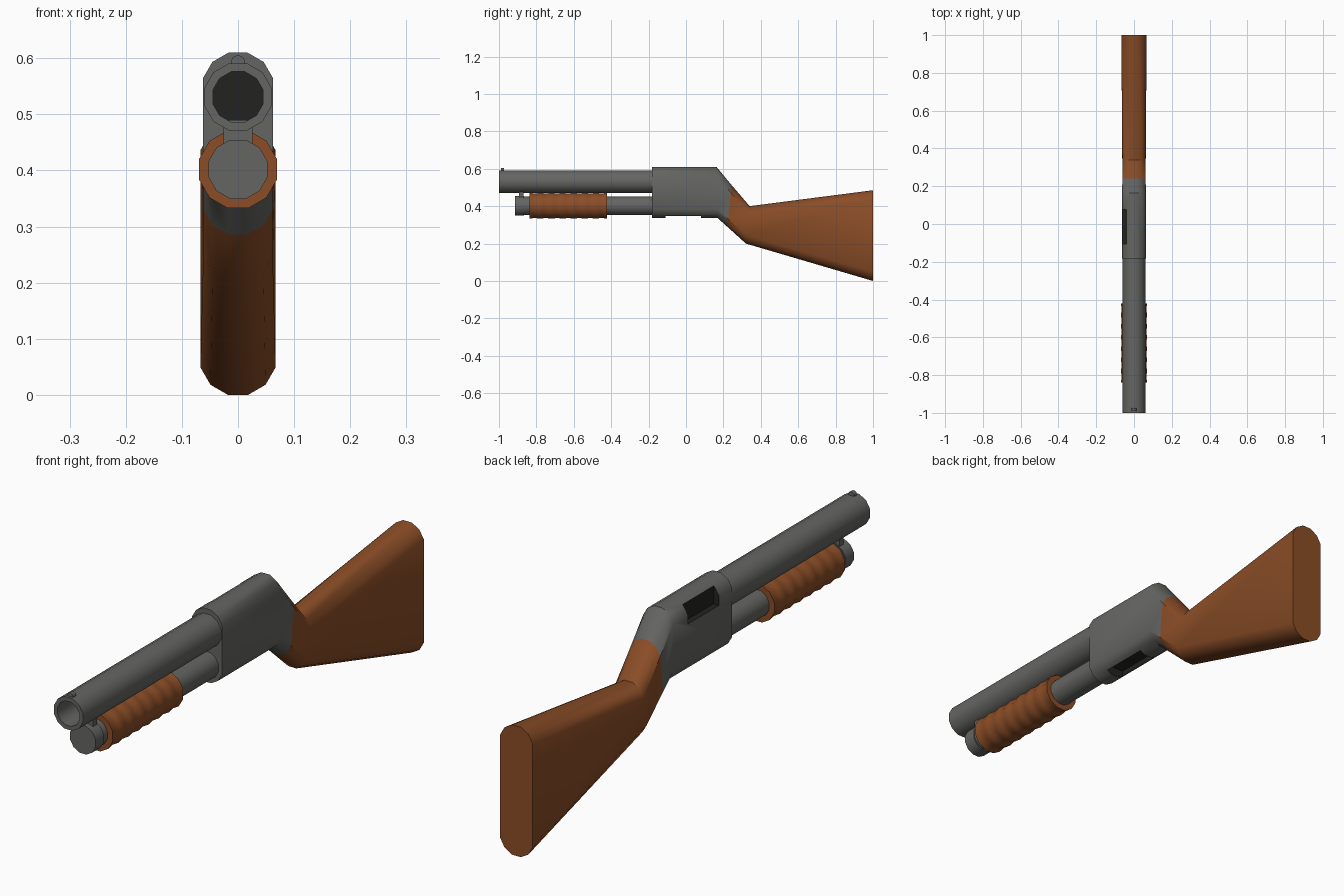
import bpy, bmesh
from math import cos, sin, pi, radians

if "Cube" in bpy.data.objects:
    bpy.data.objects.remove(bpy.data.objects["Cube"])

SIDES = 12
ANGLES = [radians(15 + 30 * i) for i in range(SIDES)]


def material(name, rgb):
    m = bpy.data.materials.new(name)
    m.diffuse_color = (*rgb, 1)
    m.use_nodes = True
    m.node_tree.nodes["Principled BSDF"].inputs["Base Color"].default_value = m.diffuse_color
    return m


STEEL = material("steel", (0.13, 0.13, 0.125))
DARK = material("dark_opening", (0.016, 0.016, 0.014))
WOOD = material("wood", (0.26, 0.075, 0.02))


def finish(bm, name, mats, smooth=True):
    bmesh.ops.remove_doubles(bm, verts=bm.verts, dist=1e-5)
    bmesh.ops.recalc_face_normals(bm, faces=bm.faces)
    me = bpy.data.meshes.new(name)
    bm.to_mesh(me)
    bm.free()
    for m in mats:
        me.materials.append(m)
    ob = bpy.data.objects.new(name, me)
    bpy.context.collection.objects.link(ob)
    if smooth:
        bpy.ops.object.select_all(action='DESELECT')
        bpy.context.view_layer.objects.active = ob
        ob.select_set(True)
        bpy.ops.object.shade_smooth_by_angle(angle=radians(35))
    return ob


def skin(bm, rings):
    faces = []
    for a, b in zip(rings, rings[1:]):
        n = len(a)
        faces.append([bm.faces.new((a[i], a[(i + 1) % n], b[(i + 1) % n], b[i])) for i in range(n)])
    return faces


def lathe(name, profile, z, mats, dark_rows=()):
    """Turn (y, radius) points about a lengthwise axis at height z."""
    bm = bmesh.new()
    rings = [[bm.verts.new((max(r, 1e-7) * cos(a), y, z + max(r, 1e-7) * sin(a))) for a in ANGLES]
             for y, r in profile]
    rows = skin(bm, rings)
    for i in dark_rows:
        for f in rows[i]:
            f.material_index = 1
    return finish(bm, name, mats)


def loft(name, stations, mats):
    """Capsule sections: (top y, top z, bottom y, bottom z, half width)."""
    bm = bmesh.new()
    rings = []
    for yt, zt, yb, zb, w in stations:
        r = w / cos(radians(15))
        ring = []
        for a in ANGLES:
            up = sin(a) > 0
            z = (zt - w if up else zb + w) + r * sin(a)
            ring.append(bm.verts.new((r * cos(a), yt if up else yb, z)))
        rings.append(ring)
    skin(bm, rings)
    bm.faces.new(rings[0])
    bm.faces.new(rings[-1])
    return finish(bm, name, mats)


def box(name, lo, hi, mats):
    bm = bmesh.new()
    bmesh.ops.create_cube(bm, size=1)
    for v in bm.verts:
        v.co = [(l + h) / 2 + c * (h - l) for l, h, c in zip(lo, hi, v.co)]
    return finish(bm, name, mats, smooth=False)


# receiver and stock share the joint section
JOINT = (0.24, 0.517, 0.225, 0.286, 0.062)
receiver = loft("receiver", [(-0.183, 0.61, -0.183, 0.337, 0.0625),
                             (0.163, 0.61, 0.168, 0.337, 0.0625), JOINT], [STEEL, DARK])
loft("stock", [JOINT, (0.34, 0.40, 0.32, 0.20, 0.062), (1.0, 0.485, 1.0, 0.0, 0.067)], [WOOD])

# ejection port and loading port cut into the receiver
for name, lo, hi in [("ejection_port_cutter", (-0.1, -0.105, 0.53), (-0.04, 0.078, 0.66)),
                     ("loading_port_cutter", (-0.036, -0.11, 0.30), (0.036, 0.08, 0.37))]:
    cutter = box(name, lo, hi, [DARK])
    mod = receiver.modifiers.new(name, 'BOOLEAN')
    mod.operation = 'DIFFERENCE'
    mod.solver = 'EXACT'
    mod.material_mode = 'TRANSFER'
    mod.object = cutter
    cutter.hide_render = True
    cutter.hide_viewport = True

# barrel with a blind bore
lathe("barrel", [(-0.16, 0), (-0.16, 0.062), (-1.0, 0.062), (-1.0, 0.0465),
                 (-0.75, 0.0465), (-0.75, 0)], 0.531, [STEEL, DARK], dark_rows=[4])

# front sight bead
lathe("front_sight", [(-0.99, 0), (-0.99, 0.013), (-0.974, 0.013), (-0.974, 0)], 0.592, [STEEL])

# magazine tube, end cap and the lug joining it to the barrel
lathe("magazine_tube", [(-0.88, 0), (-0.88, 0.05), (-0.16, 0.05), (-0.16, 0)], 0.402, [STEEL])
lathe("magazine_cap", [(-0.915, 0), (-0.915, 0.0545), (-0.865, 0.0545), (-0.865, 0)], 0.402, [STEEL])
box("barrel_lug", (-0.026, -0.893, 0.43), (0.026, -0.868, 0.49), [STEEL])

# ribbed sliding grip
RIBS, Y0, Y1 = 7, -0.838, -0.422
step = (Y1 - Y0) / (RIBS * 4)
ribs = [(Y0 + i * step, 0.0695 + 0.0022 * cos(i * pi / 2)) for i in range(RIBS * 4 + 1)]
lathe("pump_grip", [(Y0, 0.048)] + ribs + [(Y1, 0.048)], 0.402, [WOOD])
